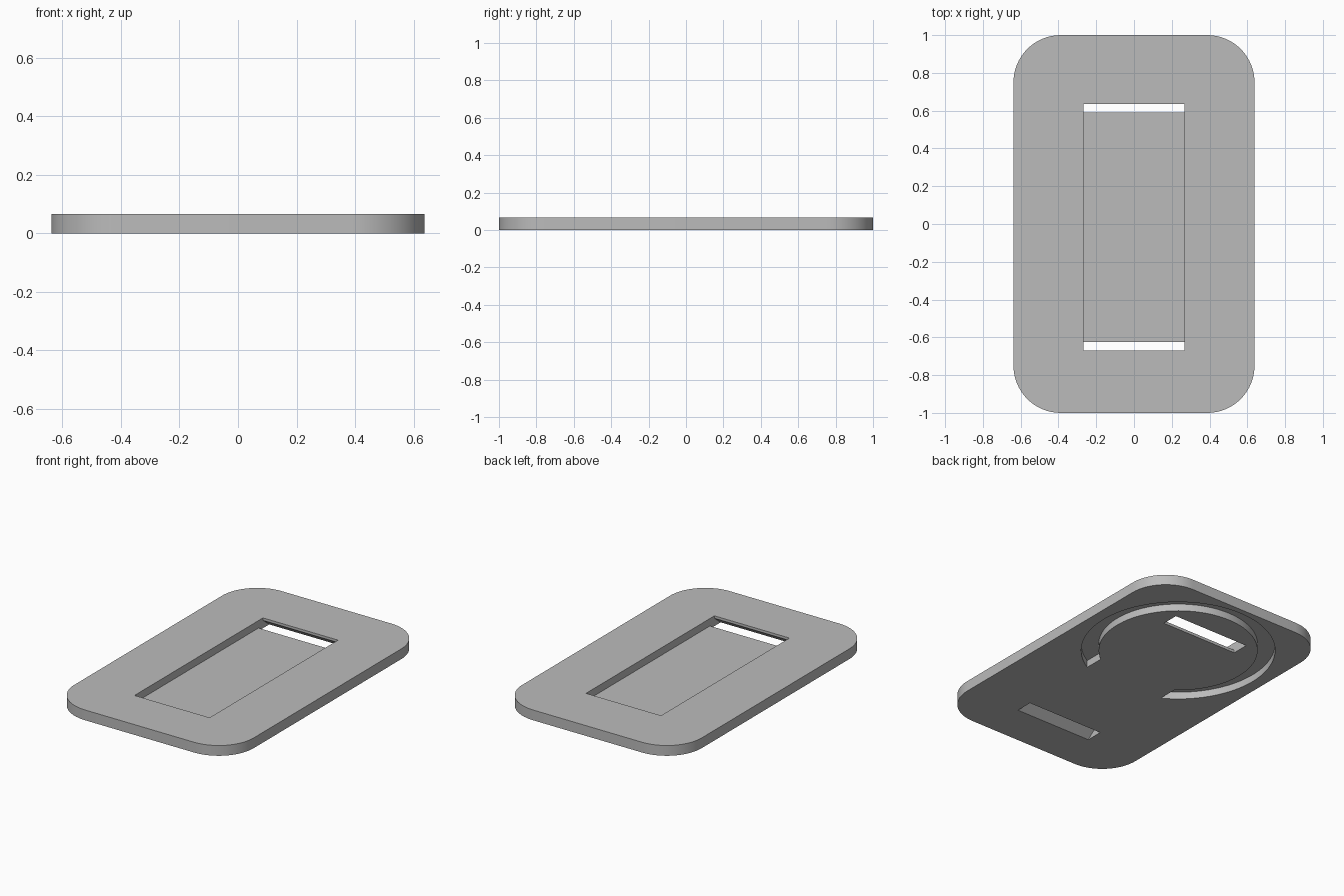
import bpy, bmesh, math
from mathutils import Vector

if "Cube" in bpy.data.objects:
    bpy.data.objects.remove(bpy.data.objects["Cube"])

T = 0.066            # plate thickness
HX, HY, R = 0.638, 1.0, 0.25   # half sizes and corner radius


def prism(name, points, push):
    """Extrude a closed outline of 3D points along the push vector."""
    bm = bmesh.new()
    face = bm.faces.new([bm.verts.new(p) for p in points])
    out = bmesh.ops.extrude_face_region(bm, geom=[face])
    verts = [g for g in out["geom"] if isinstance(g, bmesh.types.BMVert)]
    bmesh.ops.translate(bm, verts=verts, vec=Vector(push))
    bmesh.ops.recalc_face_normals(bm, faces=bm.faces)
    mesh = bpy.data.meshes.new(name)
    bm.to_mesh(mesh)
    bm.free()
    obj = bpy.data.objects.new(name, mesh)
    bpy.context.collection.objects.link(obj)
    return obj


def arc(cx, cy, r, a0, a1, n, z):
    return [(cx + r * math.cos(a0 + (a1 - a0) * i / n),
             cy + r * math.sin(a0 + (a1 - a0) * i / n), z) for i in range(n + 1)]


# Plate with rounded corners
outline = []
for k, (sx, sy) in enumerate([(1, 1), (-1, 1), (-1, -1), (1, -1)]):
    outline += arc(sx * (HX - R), sy * (HY - R), R,
                   k * math.pi / 2, (k + 1) * math.pi / 2, 16, 0)
plate = prism("plate", outline, (0, 0, T))

# Top pocket with a slanted through-slot at each end
W, MID = 0.267, -0.0175
half = [(0.6075, 0.018), (0.6075, -0.02), (0.741, -0.02), (0.6525, 0.05), (0.6525, 0.09)]
profile = [(y, z) for y, z in half] + [(-y, z) for y, z in reversed(half)]
pocket = prism("pocket_cutter", [(-W, y + MID, z) for y, z in profile], (2 * W, 0, 0))

# Open ring groove in the underside, with straight-cut ends
CY, RO, RI, GAP = 0.40, 0.565, 0.463, 0.28
ao, ai = math.asin(GAP / RO), math.asin(GAP / RI)
start, end = -math.pi / 2, 1.5 * math.pi
ring = (arc(0, CY, RO, start + ao, end - ao, 72, -0.02)
        + arc(0, CY, RI, end - ai, start + ai, 72, -0.02))
groove = prism("ring_groove_cutter", ring, (0, 0, 0.065))

# Cut the recesses and remove the helpers
for cutter in (pocket, groove):
    cutter.hide_render = True
    mod = plate.modifiers.new(cutter.name, 'BOOLEAN')
    mod.operation = 'DIFFERENCE'
    mod.solver = 'EXACT'
    mod.object = cutter
bpy.context.view_layer.objects.active = plate
plate.select_set(True)
for mod in list(plate.modifiers):
    bpy.ops.object.modifier_apply(modifier=mod.name)
for cutter in (pocket, groove):
    bpy.data.objects.remove(cutter, do_unlink=True)

# Single grey colour, smooth round walls
grey = bpy.data.materials.new("grey")
grey.diffuse_color = (0.5, 0.5, 0.5, 1)
grey.use_nodes = True
grey.node_tree.nodes["Principled BSDF"].inputs["Base Color"].default_value = grey.diffuse_color
plate.data.materials.clear()
plate.data.materials.append(grey)
bpy.ops.object.shade_smooth_by_angle(angle=math.radians(30))
